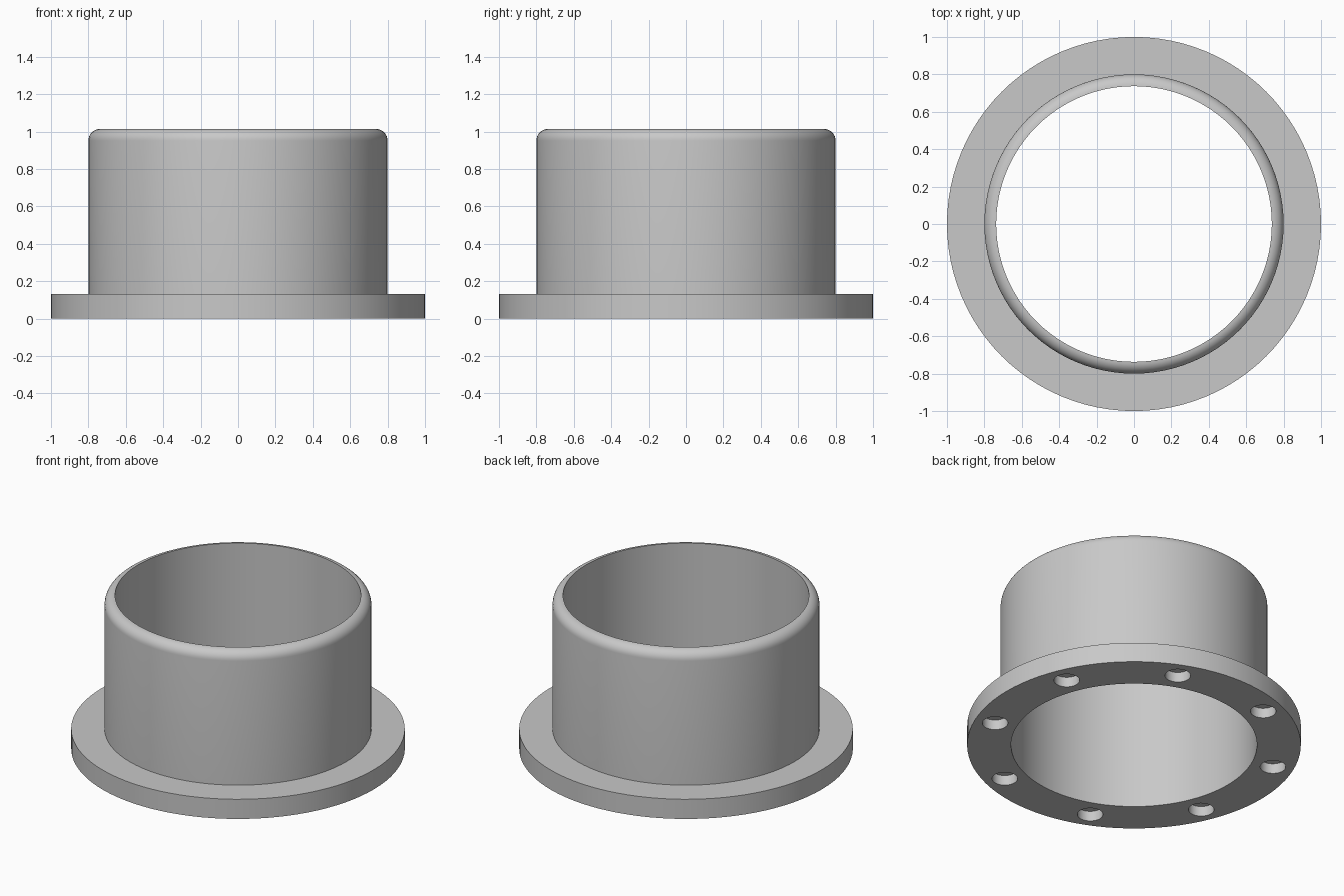
import bpy
import bmesh
from math import cos, sin, pi, radians
from mathutils import Matrix

cube = bpy.data.objects.get("Cube")
if cube:
    bpy.data.objects.remove(cube, do_unlink=True)

SEGMENTS = 96
BORE, WALL, RIM = 0.737, 0.8, 1.0
FLANGE_TOP, HEIGHT = 0.13, 1.014
HOLES, HOLE_CIRCLE, HOLE_RADIUS, HOLE_DEPTH = 8, 0.873, 0.077, 0.066

grey = bpy.data.materials.new("plain grey")
grey.use_nodes = True
grey.diffuse_color = (0.58, 0.58, 0.58, 1)
grey.node_tree.nodes["Principled BSDF"].inputs["Base Color"].default_value = grey.diffuse_color


def add_object(name, bm):
    bmesh.ops.recalc_face_normals(bm, faces=bm.faces)
    mesh = bpy.data.meshes.new(name)
    bm.to_mesh(mesh)
    bm.free()
    mesh.materials.append(grey)
    obj = bpy.data.objects.new(name, mesh)
    bpy.context.collection.objects.link(obj)
    return obj


# Flanged sleeve: one closed profile turned about z, with a rounded top lip
fillet = WALL - BORE
profile = [(BORE, 0), (RIM, 0), (RIM, FLANGE_TOP), (WALL, FLANGE_TOP)]
for i in range(9):
    a = i / 8 * pi / 2
    profile.append((BORE + fillet * cos(a), HEIGHT - fillet + fillet * sin(a)))

bm = bmesh.new()
verts = [bm.verts.new((r, 0, z)) for r, z in profile]
edges = [bm.edges.new((v, verts[i - 1])) for i, v in enumerate(verts)]
bmesh.ops.spin(bm, geom=verts + edges, cent=(0, 0, 0), axis=(0, 0, 1),
               angle=2 * pi, steps=SEGMENTS, use_merge=True)
bmesh.ops.remove_doubles(bm, verts=bm.verts, dist=0.0001)
sleeve = add_object("flanged_sleeve", bm)

# Blind bolt holes in the underside of the flange
bm = bmesh.new()
for i in range(HOLES):
    a = radians(22.5) + i * 2 * pi / HOLES
    place = Matrix.Translation((HOLE_CIRCLE * cos(a), HOLE_CIRCLE * sin(a), 0))
    bmesh.ops.create_cone(bm, cap_ends=True, segments=32, radius1=HOLE_RADIUS,
                          radius2=HOLE_RADIUS, depth=2 * HOLE_DEPTH, matrix=place)
cutter = add_object("bolt_hole_cutter", bm)
cutter.hide_render = True

cut = sleeve.modifiers.new("bolt_holes", "BOOLEAN")
cut.operation = "DIFFERENCE"
cut.solver = "EXACT"
cut.object = cutter

bpy.ops.object.select_all(action="DESELECT")
sleeve.select_set(True)
bpy.context.view_layer.objects.active = sleeve
bpy.ops.object.modifier_apply(modifier=cut.name)
bpy.data.objects.remove(cutter, do_unlink=True)
bpy.ops.object.shade_smooth_by_angle(angle=radians(30))
